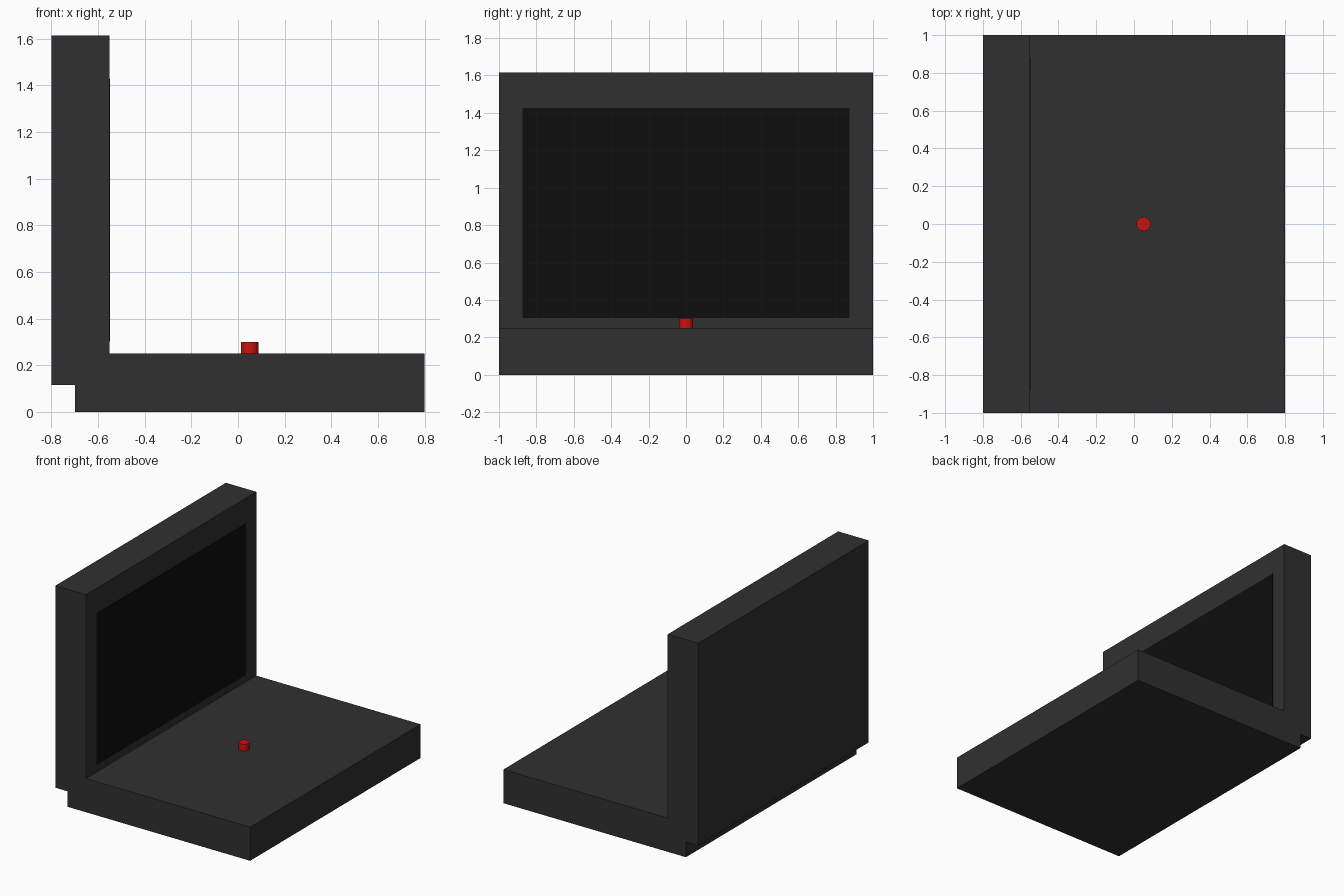
import bpy

if "Cube" in bpy.data.objects:
    bpy.data.objects.remove(bpy.data.objects["Cube"])


def material(name, rgb):
    m = bpy.data.materials.new(name)
    m.diffuse_color = (*rgb, 1)
    m.use_nodes = True
    m.node_tree.nodes["Principled BSDF"].inputs["Base Color"].default_value = m.diffuse_color
    return m


def box(name, lo, hi, mat):
    bpy.ops.mesh.primitive_cube_add(size=1, location=[(a + b) / 2 for a, b in zip(lo, hi)])
    ob = bpy.context.object
    ob.name = name
    ob.scale = [b - a for a, b in zip(lo, hi)]
    bpy.ops.object.transform_apply(location=False, rotation=False, scale=True)
    ob.data.materials.append(mat)
    return ob


casing = material("dark_casing", (0.03, 0.03, 0.03))
black = material("screen_black", (0.004, 0.004, 0.004))
red = material("pointer_red", (0.6, 0.006, 0.004))

# Keyboard base and upright lid
box("base", (-0.70, -1, 0), (0.80, 1, 0.25), casing)
box("lid", (-0.80, -1, 0.115), (-0.55, 1, 1.615), casing)

# Display panel on the inner face of the lid
box("display_panel", (-0.57, -0.875, 0.3025), (-0.548, 0.875, 1.4275), black)

# Pointing stick in the middle of the base
bpy.ops.mesh.primitive_cylinder_add(vertices=16, radius=0.0375, depth=0.06, location=(0.05, 0, 0.27))
stick = bpy.context.object
stick.name = "pointing_stick"
stick.data.materials.append(red)
bpy.ops.object.shade_smooth_by_angle()
